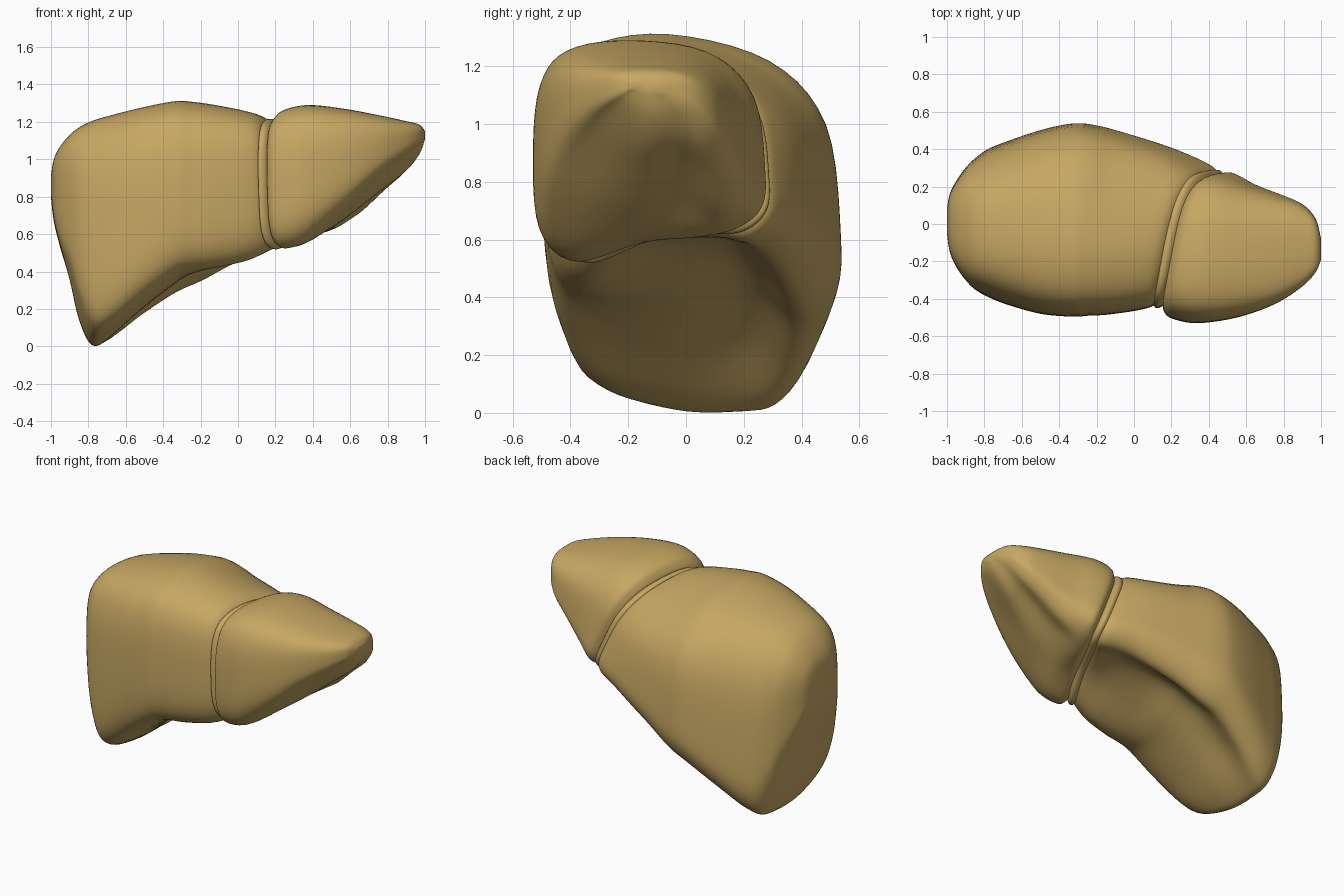
import bpy, bmesh

tan = bpy.data.materials.new("golden tan")
tan.diffuse_color = (0.57, 0.39, 0.125, 1)


def catmull(pts, steps, closed):
    """Smooth curve through points of any dimension."""
    n, out = len(pts), []
    for i in range(n if closed else n - 1):
        if closed:
            a, b, c, d = (pts[(i + k) % n] for k in (-1, 0, 1, 2))
        else:
            a, b, c, d = (pts[min(max(i + k, 0), n - 1)] for k in (-1, 0, 1, 2))
        for j in range(steps):
            t = j / steps
            out.append([0.5 * (2 * q + (r - p) * t + (2 * p - 5 * q + 4 * r - s) * t * t
                               + (3 * q - p - 3 * r + s) * t ** 3)
                        for p, q, r, s in zip(a, b, c, d)])
    if not closed:
        out.append(list(pts[-1]))
    return out


def section(x, slant, yf, yb, zt, zf, zm, zg, zb, f):
    """One cross-section: flat front, sloping back, shaped underside."""
    def pt(u, v, low):
        return (yf + u * (yb - yf), low + v * (zt - low))
    ring = [pt(.42, 1, zm), pt(.15, .95, zf), pt(.03, .78, zf), pt(0, .45, zf),
            pt(.025, .12, zf), pt(.16, 0, zf), pt(.45, 0, zm), pt(.70, 0, zg),
            pt(.87, 0, zb), pt(.98, .11, zb), pt(1, .3, zb), pt(.95, f - .22, zb),
            pt(.76, f, zb)]
    # the cut between the lobes is slanted and twists toward the back
    return [(x + slant * (y - 1.5 * (z - 0.9) * (y + 0.5)), y, z)
            for y, z in catmull(ring, 5, True)]


def loft(name, stations, steps=5):
    bm = bmesh.new()
    rings = [[bm.verts.new(p) for p in section(*s)]
             for s in catmull(stations, steps, False)]
    n = len(rings[0])
    for a, b in zip(rings, rings[1:]):
        for i in range(n):
            j = (i + 1) % n
            bm.faces.new((a[i], a[j], b[j], b[i]))
    bm.faces.new(rings[0])
    bm.faces.new(rings[-1])
    bmesh.ops.recalc_face_normals(bm, faces=bm.faces)
    me = bpy.data.meshes.new(name)
    bm.to_mesh(me)
    bm.free()
    me.materials.append(tan)
    ob = bpy.data.objects.new(name, me)
    bpy.context.collection.objects.link(ob)
    bpy.ops.object.select_all(action='DESELECT')
    ob.select_set(True)
    bpy.context.view_layer.objects.active = ob
    bpy.ops.object.shade_smooth_by_angle(angle=0.8)
    return ob


# Stations: x, slant, front y, back y, top z,
#           underside z at front edge / middle / groove / back edge, back shoulder height
# Large lobe with a low tip at the outer end
loft("large_lobe", [
    (-1.0, 0, -.05, .08, .91, .81, .80, .80, .81, .94),
    (-.985, 0, -.15, .16, 1.0, .69, .67, .67, .68, .94),
    (-.95, 0, -.23, .23, 1.07, .55, .53, .53, .53, .94),
    (-.90, 0, -.30, .30, 1.13, .42, .36, .36, .37, .94),
    (-.85, 0, -.35, .35, 1.17, .24, .15, .15, .18, .94),
    (-.78, 0, -.39, .40, 1.205, .09, .015, .01, .04, .94),
    (-.68, 0, -.43, .44, 1.235, .11, .06, .05, .055, .94),
    (-.50, 0, -.48, .50, 1.28, .25, .21, .235, .18, .93),
    (-.33, 0, -.495, .535, 1.31, .37, .34, .37, .29, .91),
    (-.23, .03, -.49, .525, 1.305, .40, .41, .45, .35, .90),
    (-.10, .10, -.485, .475, 1.29, .42, .49, .54, .45, .88),
    (.10, .22, -.465, .39, 1.26, .46, .56, .60, .56, .88),
    (.23, .33, -.445, .315, 1.23, .51, .59, .61, .60, .91),
    (.275, .35, -.42, .28, 1.19, .54, .61, .63, .63, .92)])

# Thin band between the lobes
loft("dividing_band", [
    (.255, .35, -.41, .26, 1.18, .55, .62, .64, .65, .92),
    (.265, .35, -.445, .285, 1.21, .525, .60, .62, .63, .92),
    (.295, .35, -.445, .285, 1.215, .52, .60, .62, .63, .92),
    (.325, .35, -.41, .25, 1.19, .55, .62, .64, .65, .92)])

# Small tapering lobe, its front edge rising toward the tip
loft("small_lobe", [
    (.305, .35, -.43, .24, 1.19, .56, .62, .64, .66, .94),
    (.325, .35, -.47, .26, 1.225, .535, .60, .62, .64, .94),
    (.37, .33, -.505, .275, 1.265, .525, .59, .61, .64, .94),
    (.47, .25, -.53, .255, 1.29, .57, .61, .64, .66, .94),
    (.62, .14, -.50, .205, 1.27, .73, .71, .74, .72, .94),
    (.78, .07, -.43, .155, 1.235, .91, .84, .86, .84, .94),
    (.90, .02, -.34, .105, 1.205, 1.02, .94, .95, .94, .94),
    (.97, 0, -.26, .03, 1.185, 1.08, 1.03, 1.04, 1.04, .94),
    (1.0, 0, -.19, -.08, 1.15, 1.12, 1.11, 1.11, 1.11, .94)])
